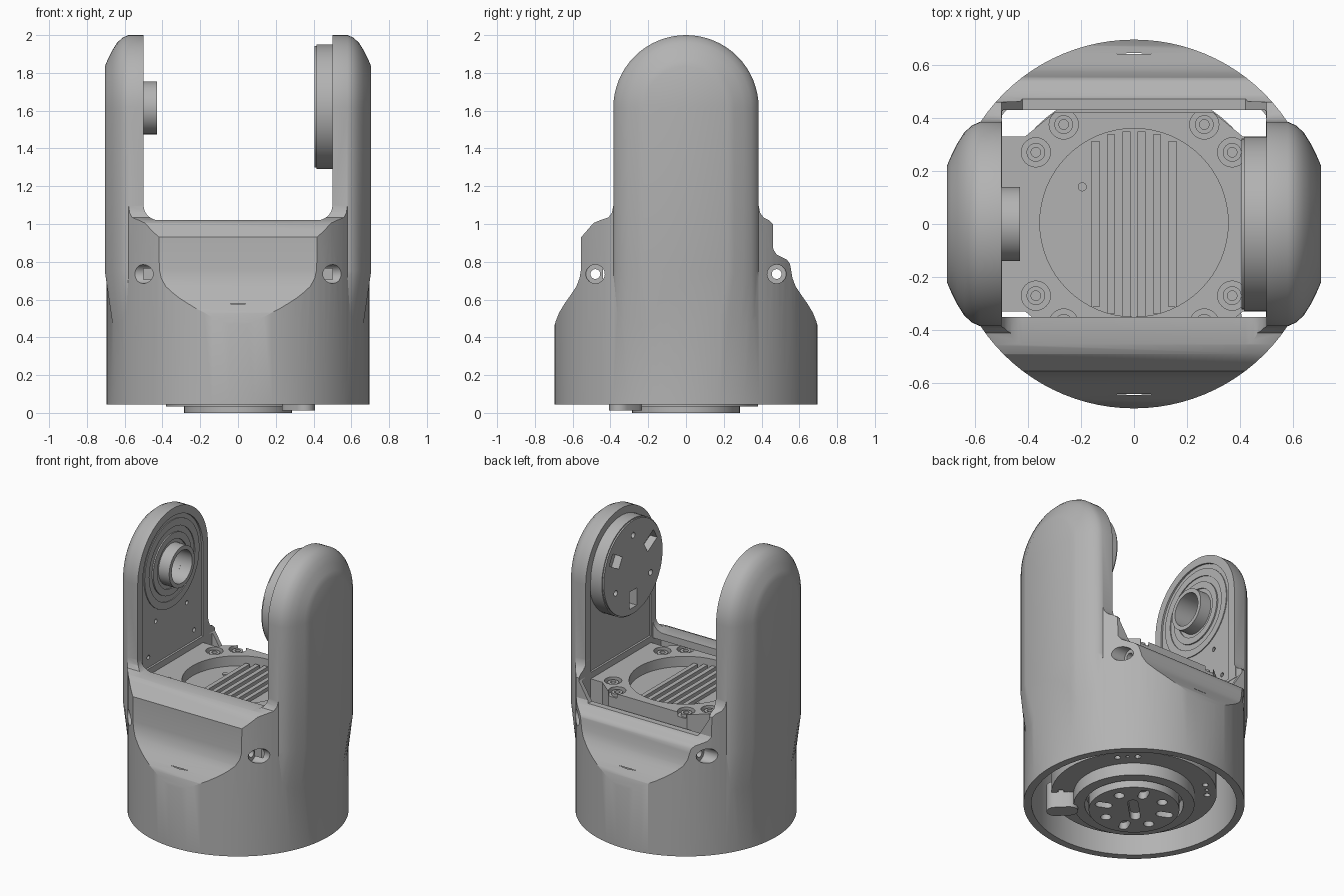
import bpy, bmesh, math
from math import cos, sin, pi, hypot, radians

if "Cube" in bpy.data.objects:
    bpy.data.objects.remove(bpy.data.objects["Cube"])

grey = bpy.data.materials.new("plain grey")
grey.use_nodes = True
grey.diffuse_color = (0.45, 0.45, 0.45, 1)
grey.node_tree.nodes["Principled BSDF"].inputs["Base Color"].default_value = (0.45, 0.45, 0.45, 1)


def finish(bm, name):
    bmesh.ops.recalc_face_normals(bm, faces=bm.faces)
    mesh = bpy.data.meshes.new(name)
    bm.to_mesh(mesh)
    bm.free()
    mesh.materials.append(grey)
    ob = bpy.data.objects.new(name, mesh)
    bpy.context.scene.collection.objects.link(ob)
    return ob


def prism(name, pts, axis, a, b):
    """Extrude a 2D outline along an axis from a to b."""
    place = {"x": lambda u, v, w: (w, u, v),
             "y": lambda u, v, w: (u, w, v),
             "z": lambda u, v, w: (u, v, w)}[axis]
    bm = bmesh.new()
    lo = [bm.verts.new(place(u, v, a)) for u, v in pts]
    hi = [bm.verts.new(place(u, v, b)) for u, v in pts]
    bm.faces.new(lo)
    bm.faces.new(hi)
    for i in range(len(pts)):
        j = (i + 1) % len(pts)
        bm.faces.new((lo[i], lo[j], hi[j], hi[i]))
    return finish(bm, name)


def arc(u, v, r, start, end, n):
    return [(u + r * cos(radians(start + (end - start) * i / n)),
             v + r * sin(radians(start + (end - start) * i / n))) for i in range(n + 1)]


def cyl(name, r, u, v, axis, a, b, n=32):
    return prism(name, arc(u, v, r, 0, 360, n)[:-1], axis, a, b)


def rect(u0, u1, v0, v1):
    return [(u0, v0), (u1, v0), (u1, v1), (u0, v1)]


def slot(u, v, length, r, angle):
    return (arc(u + length * cos(radians(angle)), v + length * sin(radians(angle)), r, angle - 90, angle + 90, 8)
            + arc(u - length * cos(radians(angle)), v - length * sin(radians(angle)), r, angle + 90, angle + 270, 8))


def combine(ob, other, op="DIFFERENCE"):
    """Apply a boolean and remove the helper."""
    mod = ob.modifiers.new("cut", "BOOLEAN")
    mod.operation, mod.object, mod.solver = op, other, "EXACT"
    bpy.context.view_layer.update()
    done = bpy.data.meshes.new_from_object(ob.evaluated_get(bpy.context.evaluated_depsgraph_get()))
    ob.modifiers.clear()
    ob.data = done
    bpy.data.objects.remove(other)


def arm(side):
    """Upright with rounded top and softened outer edge, fading into the barrel."""
    rings = [(0.45, 0.385), (0.58, 0.385), (0.61, 0.372), (0.64, 0.345),
             (0.665, 0.305), (0.69, 0.255), (0.705, 0.22)]
    bm = bmesh.new()
    loops = []
    for x, r in rings:
        k = min(1, 0.685 / hypot(x, r))
        pts = [(x * k, r * k, 0.4), (x, r, 0.75)]
        pts += [(x, y, z) for y, z in arc(0, 1.615, r, 0, 180, 32)]
        pts += [(x, -r, 0.75), (x * k, -r * k, 0.4)]
        loops.append([bm.verts.new((side * px, y, z)) for px, y, z in pts])
    n = len(loops[0])
    for p, q in zip(loops, loops[1:]):
        for i in range(n - 1):
            bm.faces.new((p[i], p[i + 1], q[i + 1], q[i]))
    for p in (loops[0], loops[-1]):
        for i in range(n // 2):
            quad = [p[i], p[i + 1], p[n - 2 - i], p[n - 1 - i]]
            bm.faces.new(list(dict.fromkeys(quad)))
    bm.faces.new([p[0] for p in loops] + [p[-1] for p in reversed(loops)])
    return finish(bm, "arm")


# Housing: round barrel trimmed to a stepped side profile
shoulder = [(0.695, 0.045), (0.695, 0.44), (0.69, 0.485), (0.672, 0.53), (0.645, 0.575),
            (0.61, 0.625), (0.58, 0.67), (0.563, 0.715), (0.556, 0.76)]
front = [(0.555, 0.93), (0.49, 1.005), (0.455, 1.02)]
back = [(0.55, 0.79), (0.535, 0.81), (0.48, 0.838), (0.462, 0.865), (0.46, 1.0), (0.44, 1.02)]
root = [(0.41, 1.035), (0.392, 1.06), (0.384, 1.1)]
profile = [(-y * 1.01 if y > 0.69 else -y, z) for y, z in shoulder + front + root]
profile += [(y * 1.01 if y > 0.69 else y, z) for y, z in reversed(shoulder + back + root)]
housing = cyl("housing", 0.695, 0, 0, "z", 0.045, 1.3, 96)
combine(housing, prism("trim", profile, "x", -1, 1), "INTERSECT")
for s in (-1, 1):
    combine(housing, arm(s), "UNION")

# Clear the space between the arms, with filleted lower corners
gap = arc(-0.42, 1.1, 0.08, 180, 270, 8) + arc(0.42, 1.1, 0.08, 270, 360, 8) + [(0.5, 2.2), (-0.5, 2.2)]
combine(housing, prism("gap", gap, "y", -1, 1))

# Hollow interior and top opening
combine(housing, cyl("cavity", 0.645, 0, 0, "z", -0.1, 0.58, 64))
combine(housing, prism("bay", rect(-0.5, 0.5, -0.44, 0.43), "z", 0.5, 0.97))
combine(housing, prism("opening", rect(-0.498, 0.498, -0.35, 0.425), "z", 0.9, 1.3))
notch = [(-0.42, 0.85), (0.42, 0.85), (0.5, 0.98), (0.5, 1.2), (-0.5, 1.2), (-0.5, 0.98)]
combine(housing, prism("back_notch", notch, "y", 0.4, 0.8))

# Cross bolts with counterbores
for y in (-0.48, 0.48):
    combine(housing, cyl("bolt_hole", 0.026, y, 0.735, "x", -1, 1, 24))
    for s in (-1, 1):
        combine(housing, cyl("counterbore", 0.05, y, 0.735, "x", s * 0.44, s * 1, 24))

# Shallow panels on the inner arm faces
panel = arc(0, 1.615, 0.33, 0, 180, 32) + [(-0.33, 0.99), (0.33, 0.99)]
for s in (-1, 1):
    combine(housing, prism("panel", panel, "x", s * 0.4, s * 0.512))
for y, z in ((0.17, 1.28), (0.25, 1.06)):
    for s in (-1, 1):
        combine(housing, cyl("pin_hole", 0.015, s * y, z, "x", -0.56, -0.4, 12))

# Bearing boss with concentric rings
def ring(name, outer, inner, u, v, axis, a, b):
    ob = cyl(name, outer, u, v, axis, a, b, 48)
    combine(ob, cyl("bore", inner, u, v, axis, min(a, b) - 0.1, max(a, b) + 0.1, 48))
    return ob

parts = [housing,
         ring("bearing_boss", 0.14, 0.112, 0, 1.615, "x", -0.56, -0.43),
         ring("bearing_collar", 0.21, 0.165, 0, 1.615, "x", -0.53, -0.503),
         ring("bearing_rim", 0.3, 0.25, 0, 1.615, "x", -0.53, -0.506)]
combine(housing, cyl("bearing_pocket", 0.112, 0, 1.615, "x", -0.6, -0.4))

# Drive flange on the opposite arm
flange = cyl("drive_flange", 0.33, 0, 1.62, "x", 0.415, 0.55, 64)
combine(flange, cyl("flange_face", 0.322, 0, 1.62, "x", 0.405, 0.45, 64), "UNION")
for i in range(3):
    a = radians(30 + 120 * i)
    pts = [(0.22 * cos(a) + p * cos(a) - q * sin(a), 1.62 + 0.22 * sin(a) + p * sin(a) + q * cos(a))
           for p, q in rect(-0.06, 0.06, -0.04, 0.04)]
    combine(flange, prism("key_slot", pts, "x", 0.3, 0.46))
    combine(flange, cyl("flange_hole", 0.02, -0.22 * cos(a), 1.62 - 0.22 * sin(a), "x", 0.3, 0.46, 16))
parts.append(flange)

# Motor top plate with round ribbed recess and screw pockets
half = [(0.5, -0.33), (0.5, 0.33), (0.41, 0.33), (0.3, 0.42)]
outline = half + [(-x, y) for x, y in reversed(half)] + [(-0.41, -0.33), (-0.3, -0.42), (0.3, -0.42), (0.41, -0.33)]
plate = prism("motor_plate", outline, "z", 0.74, 0.945)
combine(plate, cyl("recess", 0.355, 0, 0.005, "z", 0.875, 1.1, 64))
for sx in (-1, 1):
    for sy in (-1, 1):
        for x, y, d in ((0.37, 0.27, 0.915), (0.265, 0.375, 0.915)):
            combine(plate, cyl("pocket", 0.055, sx * x, sy * y, "z", d, 1.1, 24))
            parts.append(ring("screw", 0.035, 0.018, sx * x, sy * y, "z", 0.88, 0.935))
parts.append(plate)
for i in range(6):
    x = -0.145 + 0.058 * i
    y = math.sqrt(0.352 ** 2 - (abs(x) + 0.015) ** 2)
    parts.append(prism("cooling_rib", rect(x - 0.015, x + 0.015, -y, y), "z", 0.85, 0.9))
parts.append(cyl("recess_pin", 0.017, -0.195, 0.14, "z", 0.86, 0.885, 16))

# Motor case, seen from the underside
case = cyl("motor_case", 0.52, 0, 0, "z", 0.12, 0.56, 64)
combine(case, prism("neck", outline, "z", 0.5, 0.76), "UNION")
for i in range(4):
    for da in (-8, 0, 8):
        a = radians(45 + 90 * i + da)
        combine(case, cyl("case_hole", 0.02 if da else 0.012, 0.46 * cos(a), 0.46 * sin(a), "z", 0, 0.17, 12))
parts.append(case)
parts.append(ring("case_ring", 0.38, 0.31, 0, 0, "z", 0.035, 0.2))

# Output disc with slot and bolt pattern
disc = cyl("output_disc", 0.285, 0, 0, "z", 0, 0.2, 64)
combine(disc, prism("centre_slot", slot(0, 0, 0.09, 0.032, 45), "z", -0.1, 0.05))
for i in range(8):
    a = 45 * i + 22.5
    u, v = 0.2 * cos(radians(a)), 0.2 * sin(radians(a))
    shape = slot(u, v, 0.025, 0.03, a) if i % 2 else arc(u, v, 0.033, 0, 340, 17)
    combine(disc, prism("disc_hole", shape, "z", -0.1, 0.05))
parts.append(disc)

# Cable connector beside the output disc
parts.append(prism("connector", slot(0.32, -0.32, 0.045, 0.055, -45), "z", 0.012, 0.2))

# Smooth shading with sharp edges kept
bpy.ops.object.select_all(action="DESELECT")
for ob in parts:
    ob.select_set(True)
bpy.context.view_layer.objects.active = housing
bpy.ops.object.shade_smooth_by_angle(angle=radians(30))
